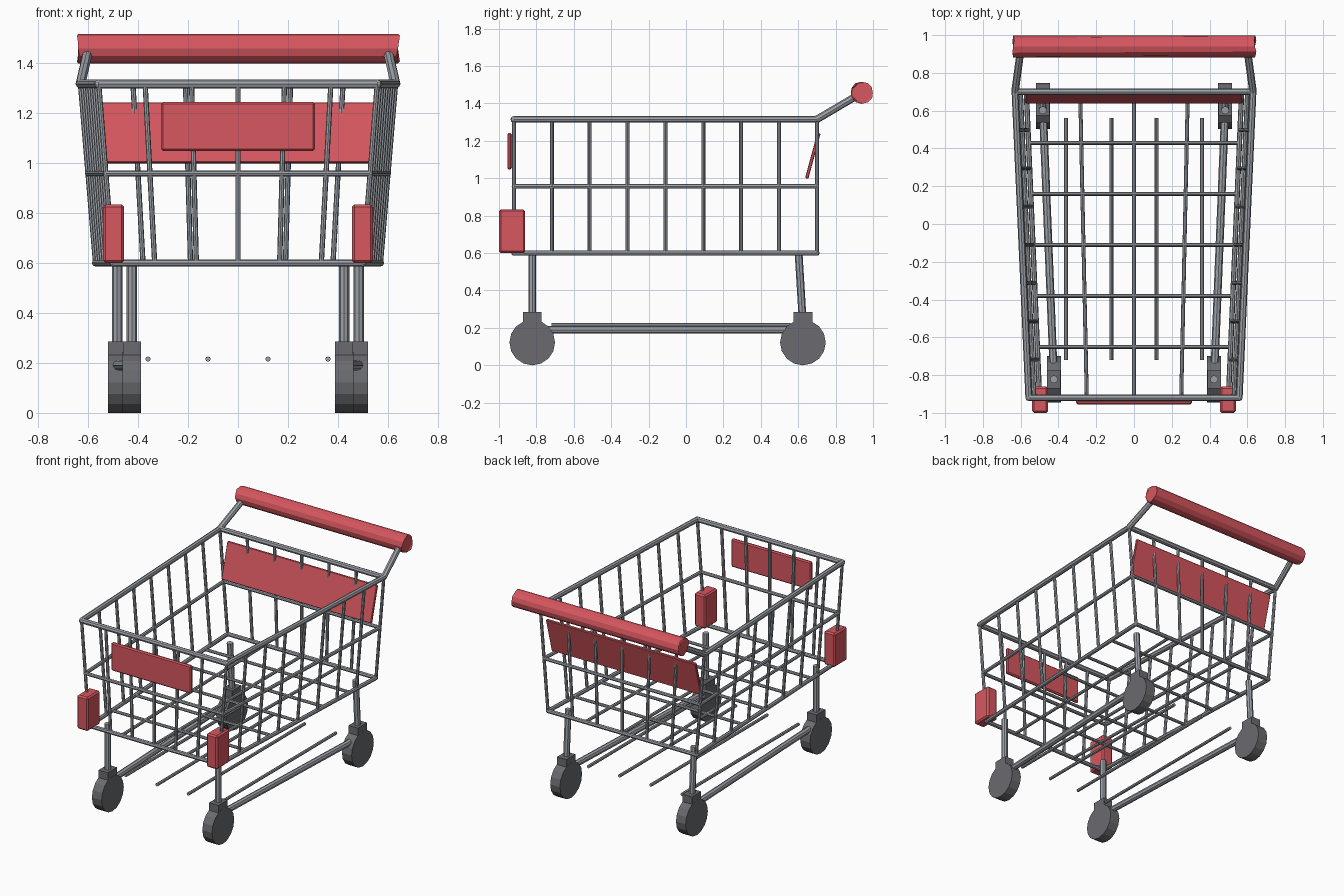
import bpy, bmesh, math
from mathutils import Vector

if "Cube" in bpy.data.objects:
    bpy.data.objects.remove(bpy.data.objects["Cube"])


def material(name, color):
    m = bpy.data.materials.new(name)
    m.diffuse_color = (*color, 1)
    m.use_nodes = True
    m.node_tree.nodes["Principled BSDF"].inputs["Base Color"].default_value = m.diffuse_color
    return m


STEEL = material("steel", (0.34, 0.36, 0.39))
RED = material("red plastic", (0.68, 0.095, 0.115))
DARK = material("dark rubber", (0.145, 0.147, 0.16))


def finish(name, bm, mat, smooth=False):
    me = bpy.data.meshes.new(name)
    bm.to_mesh(me)
    bm.free()
    me.materials.append(mat)
    ob = bpy.data.objects.new(name, me)
    bpy.context.collection.objects.link(ob)
    return ob


def add_rod(bm, a, b, r, sides=8):
    a, b = Vector(a), Vector(b)
    d = b - a
    geo = bmesh.ops.create_cone(bm, cap_ends=True, segments=sides,
                                radius1=r, radius2=r, depth=d.length)
    rot = d.to_track_quat('Z', 'Y').to_matrix()
    for v in geo['verts']:
        v.co = rot @ v.co + (a + b) / 2


def rods(name, spans, r, mat=STEEL, sides=8):
    bm = bmesh.new()
    for a, b in spans:
        add_rod(bm, a, b, r, sides)
    return finish(name, bm, mat)


def box(name, center, size, mat, bevel=0.0, tilt=0.0):
    bm = bmesh.new()
    bmesh.ops.create_cube(bm, size=1)
    for v in bm.verts:
        v.co = Vector(v.co[i] * size[i] for i in range(3))
    ob = finish(name, bm, mat)
    ob.location = center
    ob.rotation_euler.x = tilt
    if bevel:
        mod = ob.modifiers.new("bevel", 'BEVEL')
        mod.width, mod.segments = bevel, 1
    return ob


# Basket: tapers toward the front and the floor
FRONT, BACK, FLOOR, MID, RIM = -0.92, 0.70, 0.60, 0.957, 1.315


def half_width(y, z):
    t, u = (y - FRONT) / (BACK - FRONT), (z - FLOOR) / (RIM - FLOOR)
    low, high = 0.50 + 0.07 * t, 0.557 + 0.073 * t
    return low + (high - low) * u


def at(f, y, z):
    return (f * half_width(y, z), y, z)


def ring(name, z, r):
    c = [at(-1, FRONT, z), at(1, FRONT, z), at(1, BACK, z), at(-1, BACK, z)]
    ob = rods(name, [(c[i], c[(i + 1) % 4]) for i in range(4)], r)
    bm = bmesh.new()
    bm.from_mesh(ob.data)
    for p in c:                                   # rounded corner joints
        g = bmesh.ops.create_uvsphere(bm, u_segments=8, v_segments=6, radius=r)
        bmesh.ops.translate(bm, verts=g['verts'], vec=p)
    bm.to_mesh(ob.data)
    bm.free()


ring("basket_rim", RIM, 0.018)
ring("basket_middle_rail", MID, 0.012)
ring("basket_floor_rail", FLOOR, 0.014)

# Upright wires
side_ys = [FRONT + (BACK - FRONT) * i / 8 for i in range(9)]
rods("side_wires", [(at(s, y, FLOOR), at(s, y, RIM)) for s in (-1, 1) for y in side_ys], 0.0105)
for name, y in (("front_wires", FRONT), ("back_wires", BACK)):
    rods(name, [(at(i / 3, y, FLOOR), at(i / 3, y, RIM)) for i in range(-2, 3)], 0.0105)

# Floor wires
rods("floor_long_wires", [(at(f, FRONT, FLOOR), at(f, BACK, FLOOR)) for f in (-0.5, 0, 0.5)], 0.0105)
cross_ys = [FRONT + (BACK - FRONT) * i / 6 for i in range(1, 6)]
rods("floor_cross_wires", [(at(-1, y, FLOOR), at(1, y, FLOOR)) for y in cross_ys], 0.0105)

# Handle bar with chamfered ends, and its arms
bm = bmesh.new()
add_rod(bm, (-0.64, 0.94, 1.457), (0.64, 0.94, 1.457), 0.059, 12)
ends = [e for e in bm.edges if abs(e.verts[0].co.x - e.verts[1].co.x) < 0.01]
bmesh.ops.bevel(bm, geom=ends, offset=0.008, segments=1, affect='EDGES')
finish("handle_bar", bm, RED)
rods("handle_arms", [((s * 0.63, BACK, RIM), (s * 0.60, 0.92, 1.445)) for s in (-1, 1)], 0.02)

# Plastic panels and corner bumpers
box("back_panel", (0, 0.678, 1.12), (1.15, 0.018, 0.25), RED, 0.004, -math.atan2(0.065, 0.24))
box("front_sign", (0, -0.943, 1.145), (0.615, 0.024, 0.195), RED, 0.008)
for s, side in ((-1, "left"), (1, "right")):
    box(side + "_bumper", (s * 0.497, -0.93, 0.717), (0.084, 0.14, 0.234), RED, 0.01)

# Undercarriage: legs, casters and lower rails
for s, side in ((-1, "left"), (1, "right")):
    for end, x, y, top_y in (("front", 0.424, -0.822, -0.822), ("rear", 0.483, 0.625, 0.602)):
        part = side + "_" + end
        rods(part + "_leg", [((s * x, y, 0.22), (s * x, top_y, 0.60))], 0.021)
        box(part + "_fork", (s * x, y, 0.235), (0.072, 0.10, 0.10), DARK)
        rods(part + "_wheel", [((s * (x - 0.037), y, 0.122), (s * (x + 0.037), y, 0.122))],
             0.122, DARK, 16)
    rods(side + "_lower_rail", [((s * 0.424, -0.822, 0.19), (s * 0.483, 0.625, 0.19))], 0.021)

# Lower rack
rods("rack_rods", [((x, -0.72, 0.215), (x, 0.56, 0.215)) for x in (-0.36, -0.12, 0.12, 0.36)], 0.0105)
